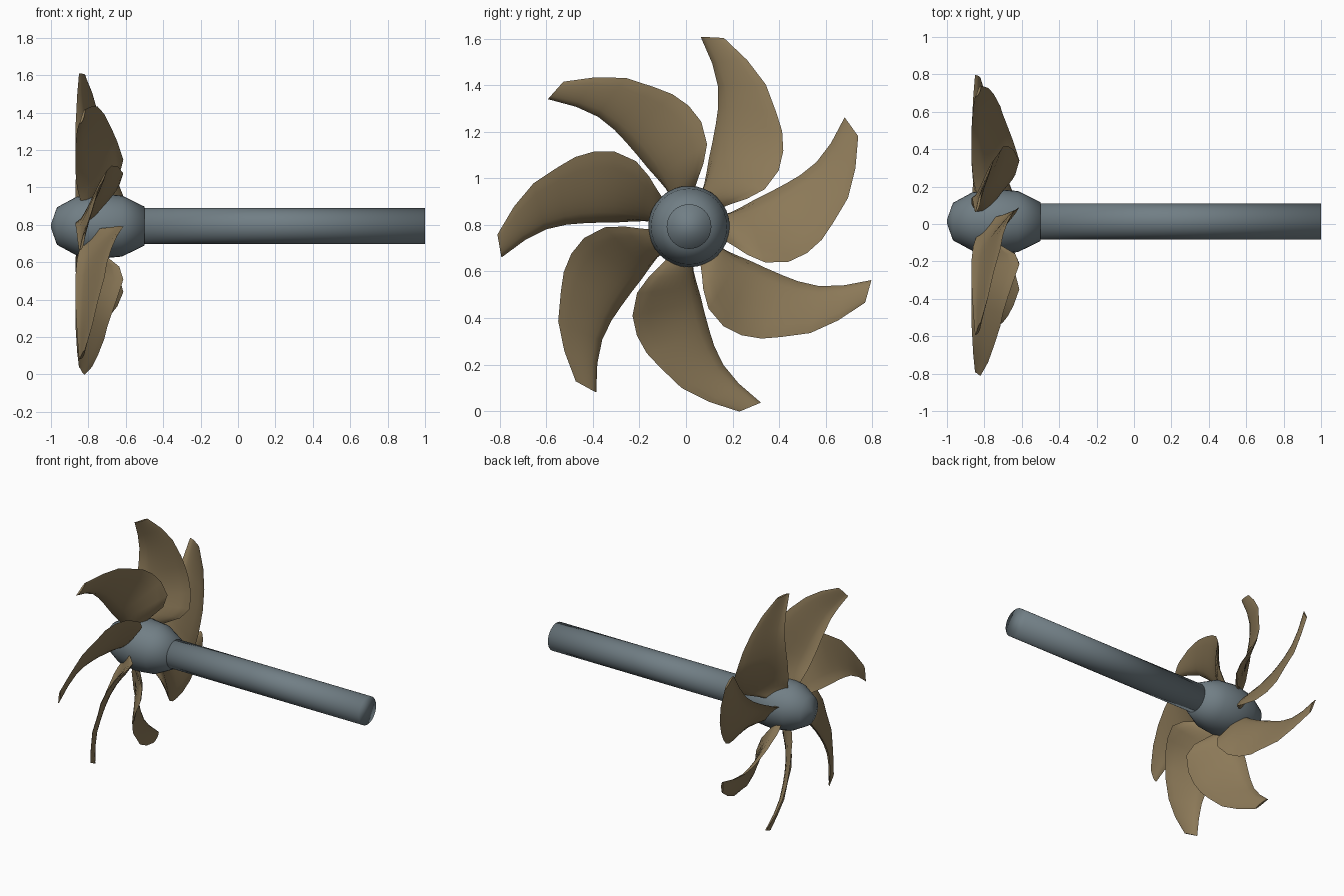
import bpy, bmesh, math
from mathutils import Vector, Matrix

cube = bpy.data.objects.get("Cube")
if cube:
    bpy.data.objects.remove(cube, do_unlink=True)

CENTRE = Vector((0, 0.013, 0.793))
BLADES = 7


def material(name, rgb):
    m = bpy.data.materials.new(name)
    m.use_nodes = True
    m.diffuse_color = (*rgb, 1)
    bsdf = m.node_tree.nodes["Principled BSDF"]
    bsdf.inputs["Base Color"].default_value = (*rgb, 1)
    bsdf.inputs["Roughness"].default_value = 0.6
    return m


steel = material("blue grey steel", (0.165, 0.21, 0.235))
bronze = material("dull bronze", (0.26, 0.19, 0.097))


def make_object(name, bm, mat, angle):
    bmesh.ops.recalc_face_normals(bm, faces=bm.faces)
    mesh = bpy.data.meshes.new(name)
    bm.to_mesh(mesh)
    bm.free()
    mesh.materials.append(mat)
    obj = bpy.data.objects.new(name, mesh)
    bpy.context.collection.objects.link(obj)
    obj.location = CENTRE
    bpy.ops.object.select_all(action='DESELECT')
    obj.select_set(True)
    bpy.context.view_layer.objects.active = obj
    bpy.ops.object.shade_smooth_by_angle(angle=math.radians(angle))


def loft(bm, rings):
    """Skin closed rings of points and cap both ends."""
    loops = [[bm.verts.new(p) for p in ring] for ring in rings]
    for a, b in zip(loops, loops[1:]):
        for i in range(len(a)):
            j = (i + 1) % len(a)
            bm.faces.new((a[i], a[j], b[j], b[i]))
    bm.faces.new(loops[0])
    bm.faces.new(loops[-1])


def turned(name, profile, mat, sides=32):
    """Round part along x from (x, radius) pairs, smooth all over."""
    bm = bmesh.new()
    turn = [math.tau * i / sides for i in range(sides)]
    loft(bm, [[(x, r * math.cos(a), r * math.sin(a)) for a in turn]
              for x, r in profile])
    make_object(name, bm, mat, 180)


# Hub and shaft
turned("hub", [(-1, 0.01), (-0.968, 0.1), (-0.865, 0.156), (-0.745, 0.175),
               (-0.62, 0.163), (-0.5, 0.104)], steel)
turned("shaft", [(-0.52, 0.096), (1, 0.096)], steel)

# Blade edges from root to tip, as (x, y, z) from the hub axis
outer_edge = [(-0.77, 0.11, 0.07), (-0.69, 0.19, 0.10), (-0.635, 0.25, 0.12),
              (-0.613, 0.325, 0.16), (-0.645, 0.385, 0.24), (-0.675, 0.405, 0.325),
              (-0.70, 0.40, 0.41), (-0.715, 0.375, 0.49), (-0.75, 0.33, 0.61),
              (-0.78, 0.25, 0.715), (-0.82, 0.15, 0.81)]
inner_edge = [(-0.83, 0.035, 0.09), (-0.84, 0.05, 0.14), (-0.85, 0.065, 0.18),
              (-0.86, 0.075, 0.23), (-0.865, 0.085, 0.29), (-0.87, 0.10, 0.36),
              (-0.87, 0.115, 0.44), (-0.87, 0.125, 0.51), (-0.865, 0.125, 0.60),
              (-0.86, 0.10, 0.70), (-0.85, 0.05, 0.815)]
CHORD = 10
CAMBER = 0.065


def blade_section(a, b, half):
    """Cambered, lens-shaped closed section between two edge points."""
    a, b = Vector(a), Vector(b)
    mid = (a + b) / 2
    normal = (b - a).cross(Vector((0, mid.y, mid.z))).normalized()
    ring = []
    for i in range(2 * CHORD):
        side = 1 if i < CHORD else -1
        s = (i if i < CHORD else 2 * CHORD - i) / CHORD
        bulge = side * half * math.sqrt(max(0, math.sin(math.pi * s)))
        bow = CAMBER * (b - a).length * math.sin(math.pi * math.sqrt(s))
        ring.append(a.lerp(b, s) + normal * (bulge + bow))
    return ring


# Seven swept blades
for n in range(BLADES):
    bm = bmesh.new()
    last = len(outer_edge) - 1
    loft(bm, [blade_section(a, b, 0.017 - 0.01 * i / last)
              for i, (a, b) in enumerate(zip(inner_edge, outer_edge))])
    bmesh.ops.rotate(bm, verts=bm.verts, cent=(0, 0, 0),
                     matrix=Matrix.Rotation(math.tau * n / BLADES, 3, 'X'))
    make_object(f"blade_{n + 1}", bm, bronze, 60)
